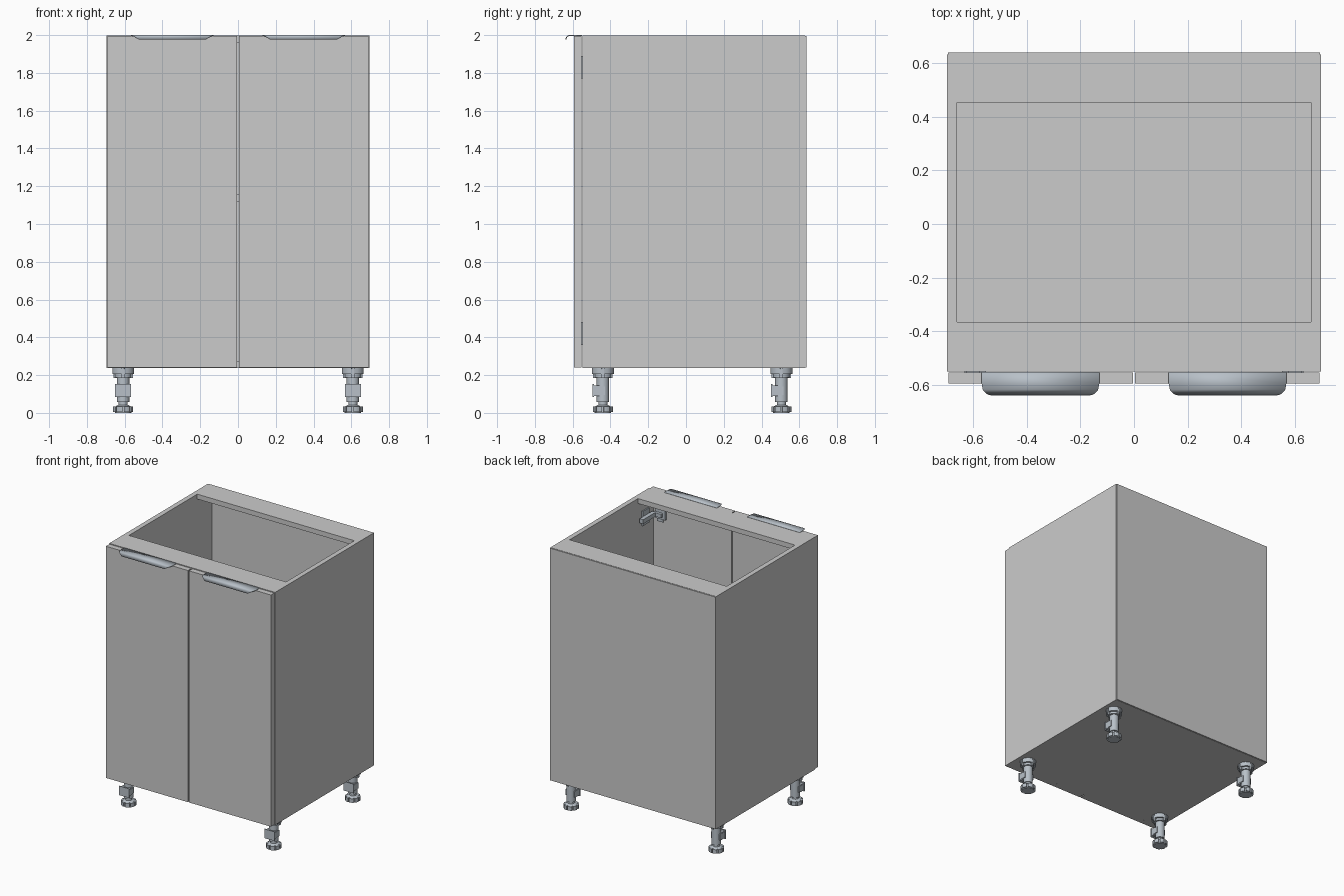
import bpy, bmesh
from math import sin, cos, pi, sqrt
from mathutils import Matrix, Vector

if "Cube" in bpy.data.objects:
    bpy.data.objects.remove(bpy.data.objects["Cube"])

metal = bpy.data.materials.new("brushed_metal")
metal.diffuse_color = (0.48, 0.53, 0.58, 1)
metal.use_nodes = True
metal.node_tree.nodes["Principled BSDF"].inputs["Base Color"].default_value = metal.diffuse_color


def add_box(bm, x, y, z):
    size = (x[1] - x[0], y[1] - y[0], z[1] - z[0], 1)
    mid = Vector((sum(x) / 2, sum(y) / 2, sum(z) / 2))
    bmesh.ops.create_cube(bm, size=1, matrix=Matrix.Translation(mid) @ Matrix.Diagonal(size))


def add_disc(bm, r, z0, z1, n=24, r2=None):
    bmesh.ops.create_cone(bm, cap_ends=True, segments=n, radius1=r, radius2=r if r2 is None else r2,
                          depth=z1 - z0, matrix=Matrix.Translation((0, 0, (z0 + z1) / 2)))


def add_notched(bm, r_out, r_in, z0, z1, teeth, gap=0.22):
    """Vertical prism whose rim is interrupted by narrow notches."""
    ring = []
    for i in range(teeth):
        a, step = 2 * pi * i / teeth, 2 * pi / teeth
        ring += [(r_in, a - gap * step / 2), (r_in, a + gap * step / 2)]
        ring += [(r_out, a + step * (gap / 2 + (1 - gap) * k / 4)) for k in range(5)]
    face = bm.faces.new([bm.verts.new((r * cos(a), r * sin(a), z0)) for r, a in ring])
    top = bmesh.ops.extrude_face_region(bm, geom=[face], use_keep_orig=True)["geom"]
    bmesh.ops.translate(bm, vec=(0, 0, z1 - z0), verts=[v for v in top if isinstance(v, bmesh.types.BMVert)])


def to_mesh(bm, name, mat=None, recalc=True):
    if recalc:
        bmesh.ops.recalc_face_normals(bm, faces=bm.faces[:])
    me = bpy.data.meshes.new(name)
    bm.to_mesh(me)
    bm.free()
    if mat:
        me.materials.append(mat)
    return me


def place(me, name, loc=(0, 0, 0), smooth=False):
    ob = bpy.data.objects.new(name, me)
    ob.location = loc
    bpy.context.collection.objects.link(ob)
    if smooth:
        bpy.ops.object.select_all(action='DESELECT')
        ob.select_set(True)
        bpy.context.view_layer.objects.active = ob
        bpy.ops.object.shade_smooth_by_angle(angle=0.6)
    return ob


def panel(name, x, y, z):
    bm = bmesh.new()
    add_box(bm, x, y, z)
    return place(to_mesh(bm, name), name)


# Carcass panels and doors
W, IN, BOT, TOP = 0.695, 0.658, 0.237, 1.998
T = W - IN
FRONT, BACK = -0.548, 0.631
for s, side in ((-1, "left"), (1, "right")):
    panel(side + "_side_panel", sorted((s * IN, s * W)), (FRONT, BACK), (BOT, TOP))
    panel(side + "_door", sorted((s * 0.004, s * 0.691)), (-0.593, -0.552), (0.24, 1.994))
panel("bottom_panel", (-IN, IN), (FRONT, BACK), (BOT, BOT + T))
panel("shelf", (-IN, IN), (-0.51, BACK), (1.12, 1.12 + T))
panel("front_top_rail", (-IN, IN), (FRONT, -0.365), (TOP - T, TOP))
panel("back_top_rail", (-IN, IN), (0.452, BACK), (TOP - T, TOP))
panel("back_panel", (-W + 0.002, W - 0.002), (BACK, 0.638), (BOT + 0.002, TOP - 0.002))

# Edge-pull handles: flat tab over the door top, rolled lip with rounded corners
profile = [(-0.550, 2.0), (-0.594, 2.0)]
profile += [(-0.616 - 0.022 * sin(a), 1.978 + 0.022 * cos(a)) for a in [pi / 2 * k / 8 for k in range(9)]]
for s, side in ((-1, "left"), (1, "right")):
    bm = bmesh.new()
    rows = []
    for y, z in profile:
        d = min(max(0.0, -0.598 - y), 0.04)
        half = 0.219 - (0.04 - sqrt(0.04 ** 2 - d ** 2))
        rows.append([bm.verts.new((-half, y, z)), bm.verts.new((half, y, z))])
    for a, b in zip(rows, rows[1:]):
        bm.faces.new((a[0], b[0], b[1], a[1]))
    ob = place(to_mesh(bm, "handle", metal, recalc=False), side + "_handle", (s * 0.348, 0, 0), smooth=True)
    mod = ob.modifiers.new("sheet_thickness", 'SOLIDIFY')
    mod.thickness = 0.005
    mod.offset = -1

# Adjustable leg: mounting flange, stem, screw, notched foot and plinth clip
bm = bmesh.new()
add_notched(bm, 0.058, 0.046, 0.205, BOT, 4, 0.15)
add_disc(bm, 0.044, 0.188, 0.207)
for x, y in ((0.052, 0.009), (0.009, 0.052)):
    add_box(bm, (-x, x), (-y, y), (0.186, 0.232))
add_disc(bm, 0.033, 0.058, 0.19)
add_disc(bm, 0.024, 0.03, 0.06)
add_notched(bm, 0.053, 0.04, 0.004, 0.034, 8)
add_disc(bm, 0.044, 0.0, 0.005)
add_disc(bm, 0.04, 0.034, 0.042, r2=0.028)
add_box(bm, (-0.042, 0.042), (-0.054, -0.047), (0.083, 0.152))
for z in (0.09, 0.136):
    add_box(bm, (-0.036, 0.036), (-0.05, -0.01), (z, z + 0.009))
for x in (-0.038, 0.032):
    add_box(bm, (x, x + 0.006), (-0.05, 0.012), (0.095, 0.14))
leg = to_mesh(bm, "leg", metal)
for y, end in ((-0.44, "front"), (0.505, "back")):
    for x, side in ((-0.608, "left"), (0.608, "right")):
        place(leg, f"{end}_{side}_leg", (x, y, 0), smooth=True)

# Concealed hinges: wall plate, arm, elbow, door plate and cup
for s, side in ((-1, "left"), (1, "right")):
    for z, level in ((0.42, "lower"), (1.83, "upper")):
        bm = bmesh.new()
        for x0, x1, y, h in ((0.648, IN, (-0.49, -0.41), 0.055),
                             (0.618, 0.648, (-0.52, -0.37), 0.016),
                             (0.57, 0.635, (-0.545, -0.515), 0.014),
                             (0.575, 0.625, (-0.552, -0.544), 0.06),
                             (0.55, 0.63, (-0.553, -0.535), 0.035)):
            add_box(bm, sorted((s * x0, s * x1)), y, (-h, h))
        place(to_mesh(bm, "hinge", metal), f"{level}_{side}_hinge", (0, 0, z))
